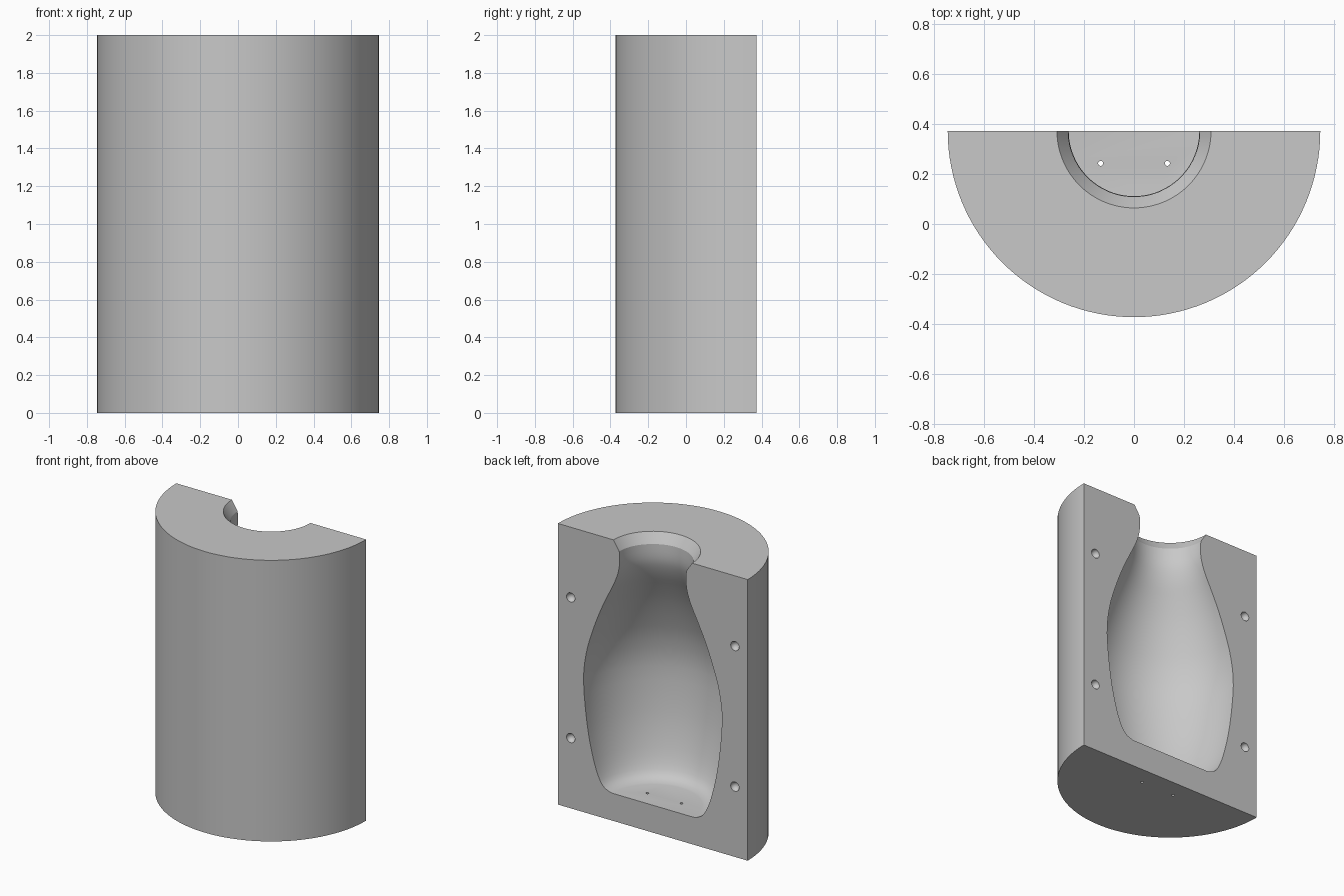
import bpy, bmesh, math
from mathutils import Vector

cube = bpy.data.objects.get("Cube")
if cube:
    bpy.data.objects.remove(cube, do_unlink=True)

RADIUS, HEIGHT = 0.747, 2.0
AXIS_Y = RADIUS / 2      # the parting plane holds the revolve axis

clay = bpy.data.materials.new("mould_grey")
clay.use_nodes = True
clay.diffuse_color = (0.58, 0.58, 0.58, 1)
clay.node_tree.nodes["Principled BSDF"].inputs["Base Color"].default_value = clay.diffuse_color


def make_object(name, bm):
    bmesh.ops.recalc_face_normals(bm, faces=bm.faces)
    mesh = bpy.data.meshes.new(name)
    bm.to_mesh(mesh)
    bm.free()
    mesh.materials.append(clay)
    obj = bpy.data.objects.new(name, mesh)
    bpy.context.collection.objects.link(obj)
    return obj


def lathe(name, profile, segments=96):
    """Closed solid of revolution around the mould axis."""
    bm = bmesh.new()
    rings = []
    for r, z in profile:
        rings.append([bm.verts.new((r * math.cos(math.tau * i / segments),
                                    AXIS_Y + r * math.sin(math.tau * i / segments), z))
                      for i in range(segments)])
    for low, high in zip(rings, rings[1:]):
        for i in range(segments):
            j = (i + 1) % segments
            bm.faces.new((low[i], low[j], high[j], high[i]))
    bm.faces.new(rings[0])
    bm.faces.new(rings[-1])
    return make_object(name, bm)


def smooth_path(points, steps=3):
    """Catmull-Rom curve through the points."""
    pts = [Vector(p) for p in points]
    pts = [pts[0]] + pts + [pts[-1]]
    out = []
    for a, b, c, d in zip(pts, pts[1:], pts[2:], pts[3:]):
        for s in range(steps):
            t = s / steps
            out.append(0.5 * (2 * b + (c - a) * t + (2 * a - 5 * b + 4 * c - d) * t ** 2
                              + (3 * b - a - 3 * c + d) * t ** 3))
    return out + [pts[-1]]


# Half-cylinder block
bm = bmesh.new()
steps = 64
arc = [bm.verts.new((-RADIUS * math.cos(math.pi * i / steps),
                     AXIS_Y - RADIUS * math.sin(math.pi * i / steps), 0))
       for i in range(steps + 1)]
base = bm.faces.new(arc)
top = bmesh.ops.extrude_face_region(bm, geom=[base])["geom"]
bmesh.ops.translate(bm, vec=(0, 0, HEIGHT),
                    verts=[v for v in top if isinstance(v, bmesh.types.BMVert)])
body = make_object("mould_half", bm)

# Vase-shaped cavity with a flared pouring mouth
vase = smooth_path([(0.32, 0.195), (0.37, 0.212), (0.415, 0.26), (0.465, 0.39),
                    (0.515, 0.62), (0.545, 0.93), (0.525, 1.13), (0.48, 1.29),
                    (0.42, 1.45), (0.36, 1.58), (0.305, 1.69), (0.272, 1.78),
                    (0.262, 1.85), (0.264, 1.93)])
mouth = [(0.27, 1.94), (0.309, HEIGHT), (0.309, HEIGHT + 0.1)]
cutters = [lathe("cavity_cutter", [tuple(p) for p in vase] + mouth)]

# Round registration dimples on the parting face
for x in (-0.646, 0.646):
    for z in (0.5, 1.5):
        bm = bmesh.new()
        bmesh.ops.create_uvsphere(bm, u_segments=24, v_segments=13, radius=0.033)
        bmesh.ops.translate(bm, vec=(x, AXIS_Y, z), verts=bm.verts)
        cutters.append(make_object("dimple_cutter", bm))

# Small drain holes through the floor
for x in (-0.134, 0.134):
    bm = bmesh.new()
    bmesh.ops.create_cone(bm, cap_ends=True, segments=16, radius1=0.01, radius2=0.01, depth=0.5)
    bmesh.ops.translate(bm, vec=(x, 0.243, 0.1), verts=bm.verts)
    cutters.append(make_object("drain_cutter", bm))

# Carve everything out of the block
for cutter in cutters:
    cutter.hide_render = True
    mod = body.modifiers.new(cutter.name, 'BOOLEAN')
    mod.operation = 'DIFFERENCE'
    mod.solver = 'EXACT'
    mod.object = cutter
bpy.context.view_layer.update()
carved = bpy.data.meshes.new_from_object(
    body.evaluated_get(bpy.context.evaluated_depsgraph_get()))
body.modifiers.clear()
body.data = carved
for cutter in cutters:
    bpy.data.objects.remove(cutter, do_unlink=True)

# Smooth curved walls, keep rims crisp
bpy.ops.object.select_all(action='DESELECT')
body.select_set(True)
bpy.context.view_layer.objects.active = body
bpy.ops.object.shade_smooth_by_angle(angle=math.radians(25))
